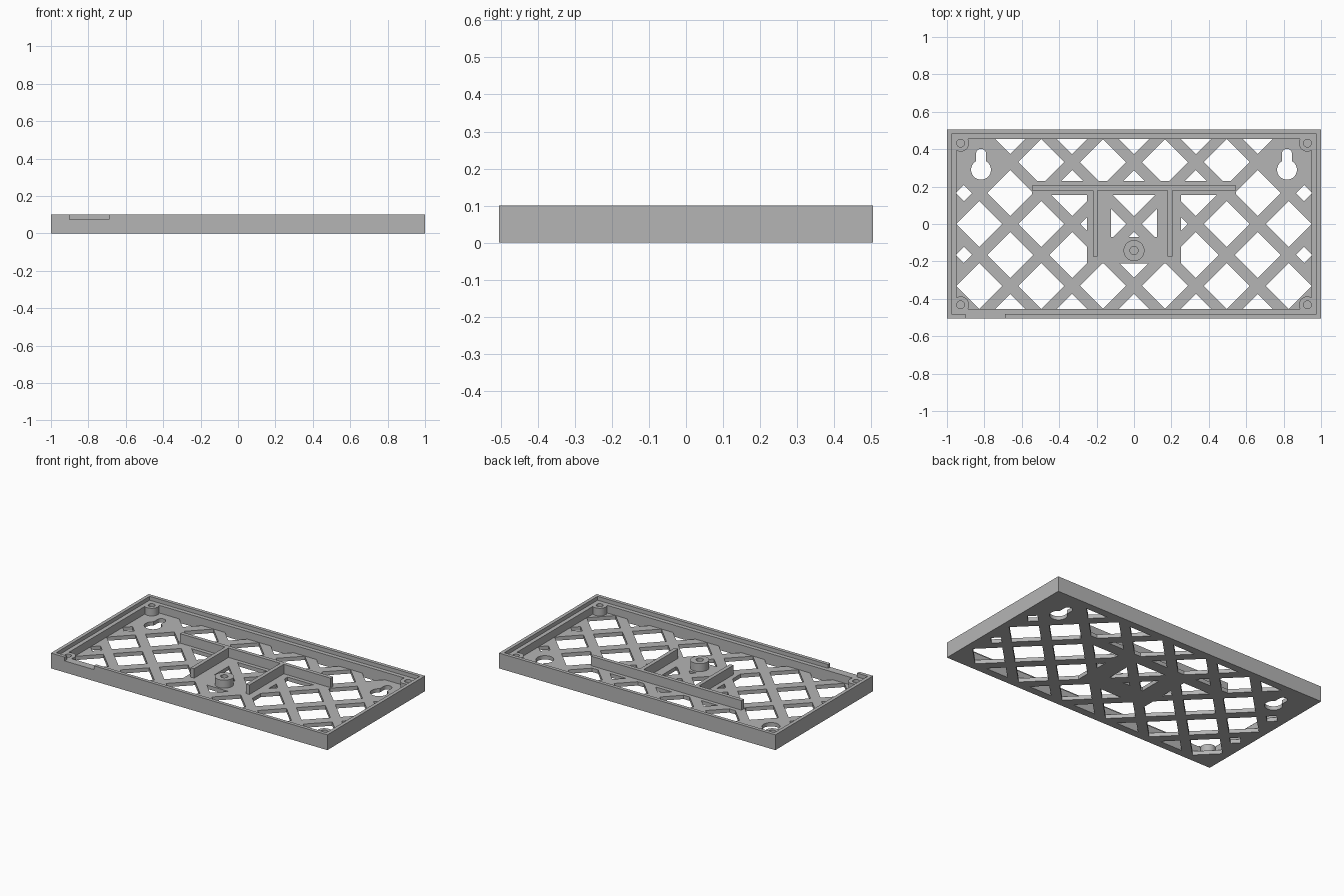
import bpy
import bmesh
import math
from mathutils import Matrix

cube = bpy.data.objects.get("Cube")
if cube:
    bpy.data.objects.remove(cube, do_unlink=True)

grey = bpy.data.materials.new("plain_grey")
grey.use_nodes = True
grey.diffuse_color = (0.46, 0.46, 0.46, 1)
grey.node_tree.nodes["Principled BSDF"].inputs["Base Color"].default_value = (0.46, 0.46, 0.46, 1)

X, Y, H = 1.0, 0.505, 0.1          # half width, half depth, height
FLOOR, LEDGE = 0.025, 0.075        # floor thickness, ledge height
IN_X, IN_Y = 0.95, 0.455           # inner faces of the walls


def finish(name, bm):
    mesh = bpy.data.meshes.new(name)
    bmesh.ops.recalc_face_normals(bm, faces=bm.faces)
    bm.to_mesh(mesh)
    bm.free()
    mesh.materials.append(grey)
    obj = bpy.data.objects.new(name, mesh)
    bpy.context.collection.objects.link(obj)
    return obj


def box(name, x0, x1, y0, y1, z0, z1):
    bm = bmesh.new()
    bmesh.ops.create_cube(bm, size=1)
    bmesh.ops.scale(bm, vec=(x1 - x0, y1 - y0, z1 - z0), verts=bm.verts)
    bmesh.ops.translate(bm, vec=((x0 + x1) / 2, (y0 + y1) / 2, (z0 + z1) / 2), verts=bm.verts)
    return finish(name, bm)


def prisms(name, spots, z0, z1, sides):
    """Upright prisms in one object; each spot is x, y, radius."""
    bm = bmesh.new()
    for x, y, r in spots:
        bmesh.ops.create_cone(bm, cap_ends=True, segments=sides, radius1=r, radius2=r,
                              depth=z1 - z0, matrix=Matrix.Translation((x, y, (z0 + z1) / 2)))
    return finish(name, bm)


def combine(obj, tool, operation="DIFFERENCE"):
    """Apply a boolean and delete the tool."""
    mod = obj.modifiers.new("cut", "BOOLEAN")
    mod.operation = operation
    mod.solver = "EXACT"
    mod.object = tool
    tool.hide_render = True
    graph = bpy.context.evaluated_depsgraph_get()
    mesh = bpy.data.meshes.new_from_object(obj.evaluated_get(graph))
    obj.modifiers.clear()
    obj.data = mesh
    bpy.data.objects.remove(tool, do_unlink=True)


# Outer frame with an inner ledge and a cable notch in the front wall
frame = box("outer_frame", -X, X, -Y, Y, 0, H)
combine(frame, box("cavity", -IN_X, IN_X, -IN_Y, IN_Y, -1, 1))
combine(frame, box("ledge_cut", -X + 0.023, X - 0.023, -Y + 0.023, Y - 0.023, LEDGE, 1))
combine(frame, box("notch_cut", -0.9, -0.69, -1, -0.47, LEDGE, 1))

# Screw posts merged into the frame corners
corners = [(sx * 0.927, sy * 0.432) for sx in (-1, 1) for sy in (-1, 1)]
combine(frame, prisms("posts", [(x, y, 0.045) for x, y in corners], FLOOR, LEDGE, 32), "UNION")
combine(frame, prisms("post_drills", [(x, y, 0.021) for x, y in corners], 0.03, 0.2, 24))

# Diamond openings of the lattice
P, R = 0.1655, 0.123
spots = [(i * P, j * P, R) for i in range(-5, 6) for j in range(-3, 4)
         if (i + j) % 2 and not (abs(i) == 5 and j == 2)]
spots += [(sx * 0.909, sy * P, 0.043) for sx in (-1, 1) for sy in (-1, 1)]
openings = prisms("openings", spots, -0.1, 0.1, 4)

# Solid pads that cover parts of the openings
for pad in ((-0.545, 0.545, 0.155, 0.23), (-0.25, 0.25, -0.21, -0.07),
            (-0.25, -0.123, -0.08, 0.16), (0.123, 0.25, -0.08, 0.16)):
    combine(openings, box("pad", *pad, -0.2, 0.2))

# Lattice floor with two keyholes
floor = box("lattice_floor", -IN_X, IN_X, -IN_Y, IN_Y, 0, FLOOR)
combine(floor, openings)
for side in (-1, 1):
    x = side * 0.818
    combine(floor, prisms("keyhole_round", [(x, 0.29, 0.053)], -1, 1, 32))
    combine(floor, box("keyhole_slot", x - 0.027, x + 0.027, 0.29, 0.378, -1, 1))
    combine(floor, prisms("keyhole_end", [(x, 0.375, 0.027)], -1, 1, 24))

# Upright ribs on the floor
RIB = 0.087
box("long_rib", -0.545, 0.545, 0.18, 0.205, FLOOR, RIB)
box("right_short_rib", -0.22, -0.195, -0.175, 0.18, FLOOR, RIB)
box("left_short_rib", 0.18, 0.205, -0.175, 0.18, FLOOR, RIB)

# Central screw boss with a blind hole
boss = prisms("center_boss", [(0, -0.142, 0.056)], FLOOR, 0.077, 32)
combine(boss, prisms("boss_drill", [(0, -0.142, 0.022)], 0.03, 0.2, 24))

# Smooth the round parts, keep edges sharp
bpy.ops.object.select_all(action="DESELECT")
for obj in (frame, floor, boss):
    obj.select_set(True)
bpy.context.view_layer.objects.active = frame
bpy.ops.object.shade_smooth_by_angle(angle=math.radians(30))
